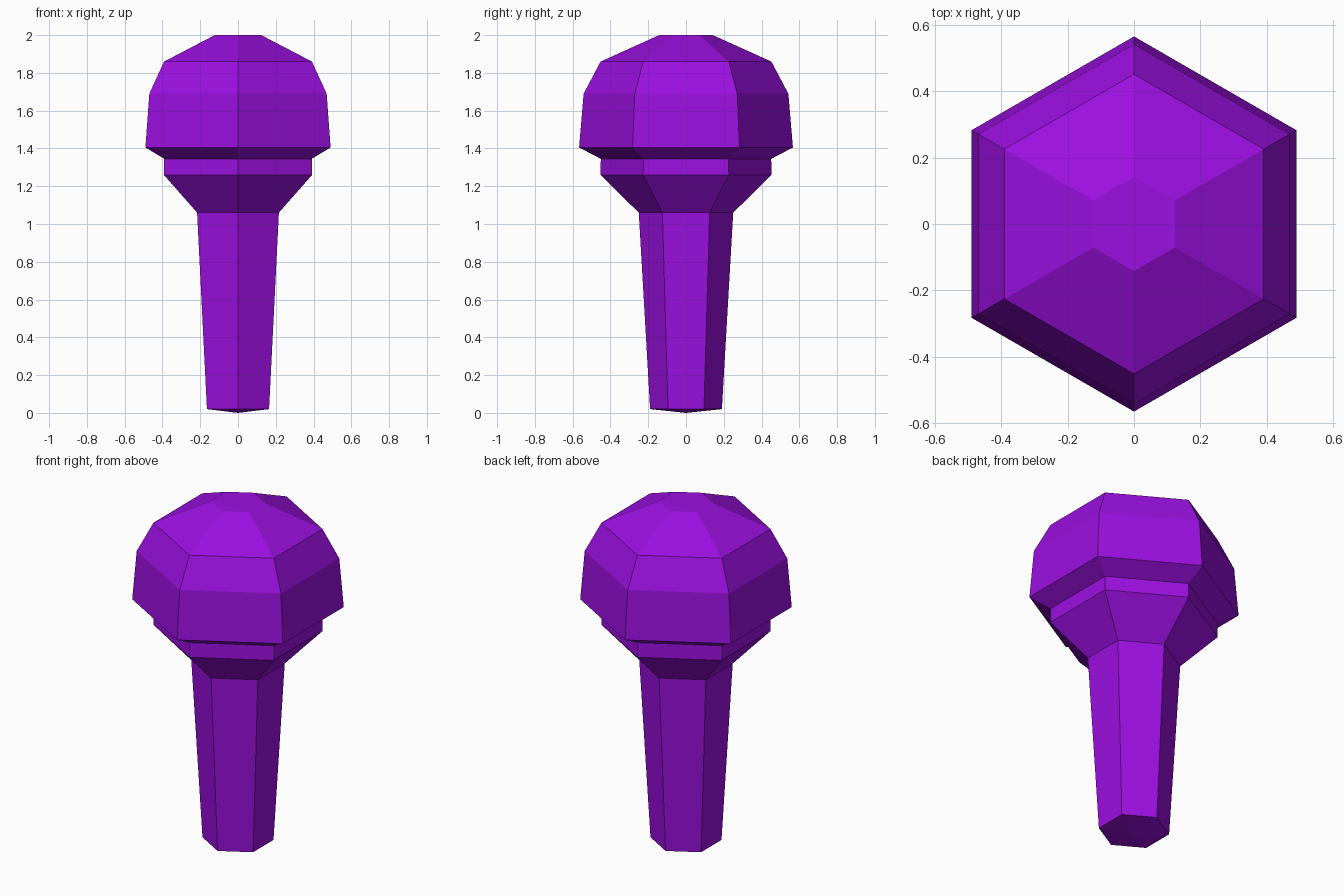
import bpy, bmesh, math

if "Cube" in bpy.data.objects:
    bpy.data.objects.remove(bpy.data.objects["Cube"])

purple = bpy.data.materials.new("vivid purple")
purple.diffuse_color = (0.33, 0.005, 0.75, 1)
purple.use_nodes = True
purple.node_tree.nodes["Principled BSDF"].inputs["Base Color"].default_value = purple.diffuse_color


def hex_lathe(name, profile, sides=6):
    """Faceted revolve of (radius, z) points; radius 0 makes a single pole."""
    bm = bmesh.new()
    rings = []
    for r, z in profile:
        if r == 0:
            rings.append([bm.verts.new((0, 0, z))] * sides)
        else:
            rings.append([bm.verts.new((r * math.sin(math.tau * i / sides),
                                        r * math.cos(math.tau * i / sides), z))
                          for i in range(sides)])
    for a, b in zip(rings, rings[1:]):
        for i in range(sides):
            j = (i + 1) % sides
            quad = list(dict.fromkeys((a[i], b[i], b[j], a[j])))
            bm.faces.new(quad)
    # faces run bottom to top, so this winding points outward
    bm.normal_update()
    mesh = bpy.data.meshes.new(name)
    bm.to_mesh(mesh)
    bm.free()
    mesh.materials.append(purple)
    obj = bpy.data.objects.new(name, mesh)
    bpy.context.collection.objects.link(obj)
    return obj


# Tapered handle with a shallow pointed base
hex_lathe("handle", [(0, 0.005), (0.19, 0.02), (0.25, 1.06)])
# Flared neck and collar band
hex_lathe("collar", [(0.25, 1.06), (0.453, 1.26), (0.451, 1.345)])
# Domed head with a flat top
hex_lathe("head", [(0.451, 1.345), (0.566, 1.405), (0.542, 1.69),
                   (0.452, 1.86), (0.142, 2.0), (0, 2.0)])

# Rest the base exactly on the ground and keep the total height at 2
for obj in bpy.data.objects:
    for v in obj.data.vertices:
        if v.co.z < 0.01:
            v.co.z = 0.0
